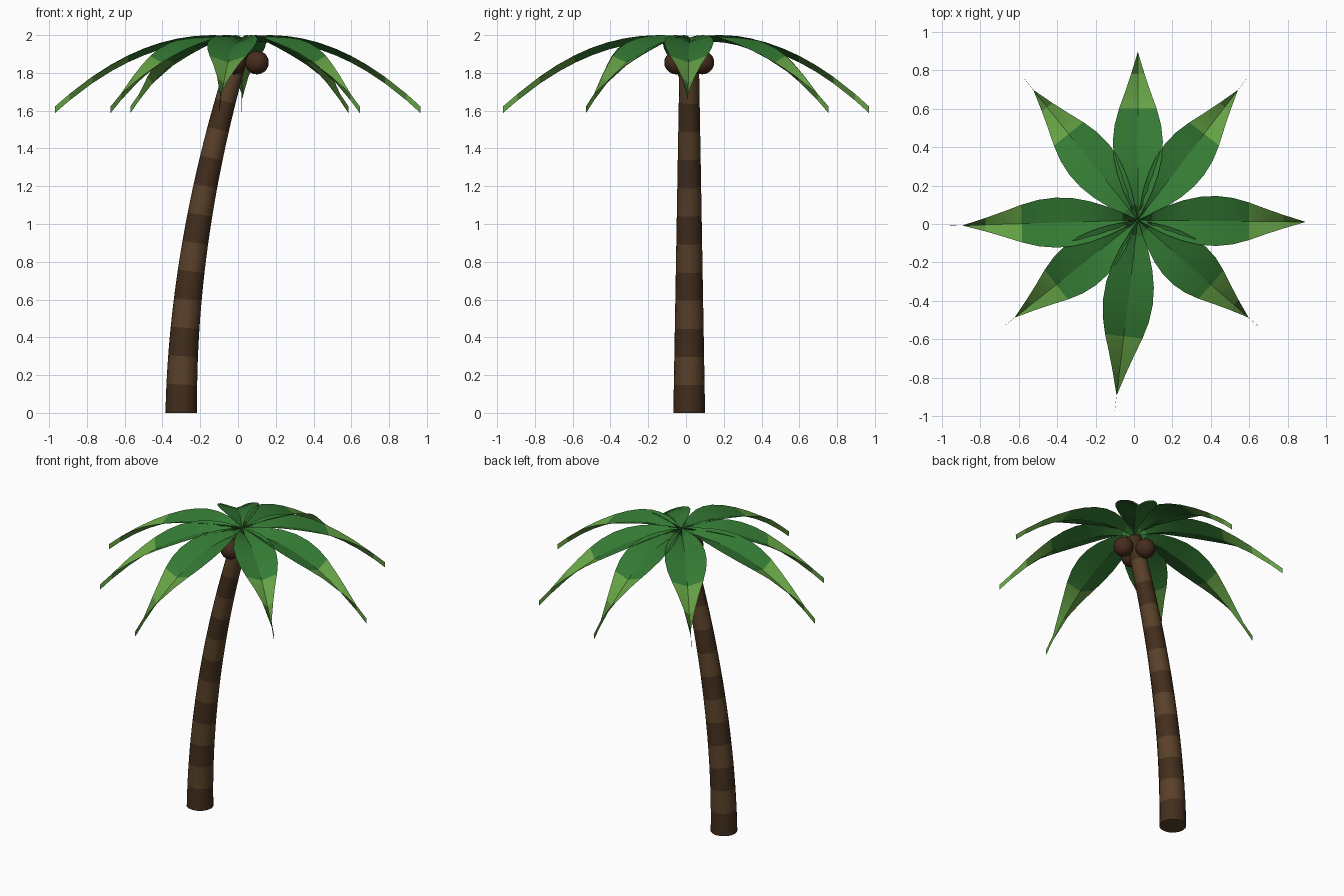
import bpy, bmesh, math
from mathutils import Vector, Matrix

if "Cube" in bpy.data.objects:
    bpy.data.objects.remove(bpy.data.objects["Cube"])


def material(name, rgb):
    m = bpy.data.materials.new(name)
    m.diffuse_color = (*rgb, 1)
    m.use_nodes = True
    m.node_tree.nodes["Principled BSDF"].inputs["Base Color"].default_value = m.diffuse_color
    return m


bark = material("bark", (0.10, 0.052, 0.022))
bark_dark = material("bark_dark", (0.055, 0.027, 0.012))
green = material("leaf_green", (0.035, 0.20, 0.035))
light_green = material("leaf_tip_green", (0.13, 0.36, 0.06))
shell = material("coconut_shell", (0.06, 0.025, 0.012))


def finish(name, bm, mats, angle):
    me = bpy.data.meshes.new(name)
    bm.to_mesh(me)
    bm.free()
    for m in mats:
        me.materials.append(m)
    ob = bpy.data.objects.new(name, me)
    bpy.context.collection.objects.link(ob)
    bpy.ops.object.select_all(action='DESELECT')
    ob.select_set(True)
    bpy.context.view_layer.objects.active = ob
    bpy.ops.object.shade_smooth_by_angle(angle=math.radians(angle))
    return ob


# Trunk: tapered tube bending towards +x, with alternating bark bands
SIDES, RINGS, TOP = 16, 26, 1.95
bm = bmesh.new()
rings = []
for i in range(RINGS + 1):
    t = i / RINGS
    centre = Vector((-0.30 + 0.32 * t ** 1.9, 0.017, TOP * t))
    tilt = math.atan(0.32 * 1.9 * t ** 0.9 / TOP)
    radius = 0.084 - 0.034 * t
    rot = Matrix.Rotation(tilt, 3, 'Y')
    rings.append([bm.verts.new(centre + rot @ Vector((
        radius * math.cos(a), radius * math.sin(a), 0)))
        for a in (2 * math.pi * k / SIDES for k in range(SIDES))])
for i in range(RINGS):
    for k in range(SIDES):
        n = (k + 1) % SIDES
        f = bm.faces.new((rings[i][k], rings[i][n], rings[i + 1][n], rings[i + 1][k]))
        f.material_index = 1 if i % 4 in (0, 1) else 0
bm.faces.new(rings[0][::-1])
bm.faces.new(rings[-1])
finish("trunk", bm, [bark, bark_dark], 40)

# Fronds: drooping leaves with a shallow V section, (t along leaf, half width)
PROFILE = [(0, 0), (.08, .040), (.16, .076), (.25, .106), (.34, .125), (.43, .130),
           (.52, .121), (.61, .098), (.70, .067), (.80, .035), (.92, 0.0005), (1, 0.0005)]
CROWN = Vector((0.02, 0.02))
TIPS = [(0.02, 0.97), (0.585, 0.755), (0.967, 0.01), (0.645, -0.53),
        (-0.10, -0.97), (-0.675, -0.53), (-0.97, -0.01), (-0.57, 0.755)]
for number, tip in enumerate(TIPS, 1):
    span = Vector(tip) - CROWN
    side = Vector((-span.y, span.x)).normalized()
    bm = bmesh.new()
    rows = []
    for t, w in PROFILE:
        p = CROWN + span * t
        z = 2.0 - 0.53 * (t - 0.155) ** 2
        rows.append([bm.verts.new((*(p + side * w * s), z - (0 if s else 0.035)))
                     for s in (-1, 0, 1)])
    for i in range(len(rows) - 1):
        for k in (0, 1):
            f = bm.faces.new((rows[i][k], rows[i + 1][k], rows[i + 1][k + 1], rows[i][k + 1]))
            f.material_index = 1 if PROFILE[i][0] > 0.6 else 0
    finish(f"frond_{number}", bm, [green, light_green], 22)

# Coconuts: three around the top of the trunk
for number in range(3):
    a = number * 2 * math.pi / 3
    bm = bmesh.new()
    bmesh.ops.create_uvsphere(bm, u_segments=16, v_segments=10, radius=0.063)
    bmesh.ops.translate(bm, verts=bm.verts,
                        vec=(0.02 + 0.08 * math.cos(a), 0.017 + 0.08 * math.sin(a), 1.855))
    finish(f"coconut_{number + 1}", bm, [shell], 40)
